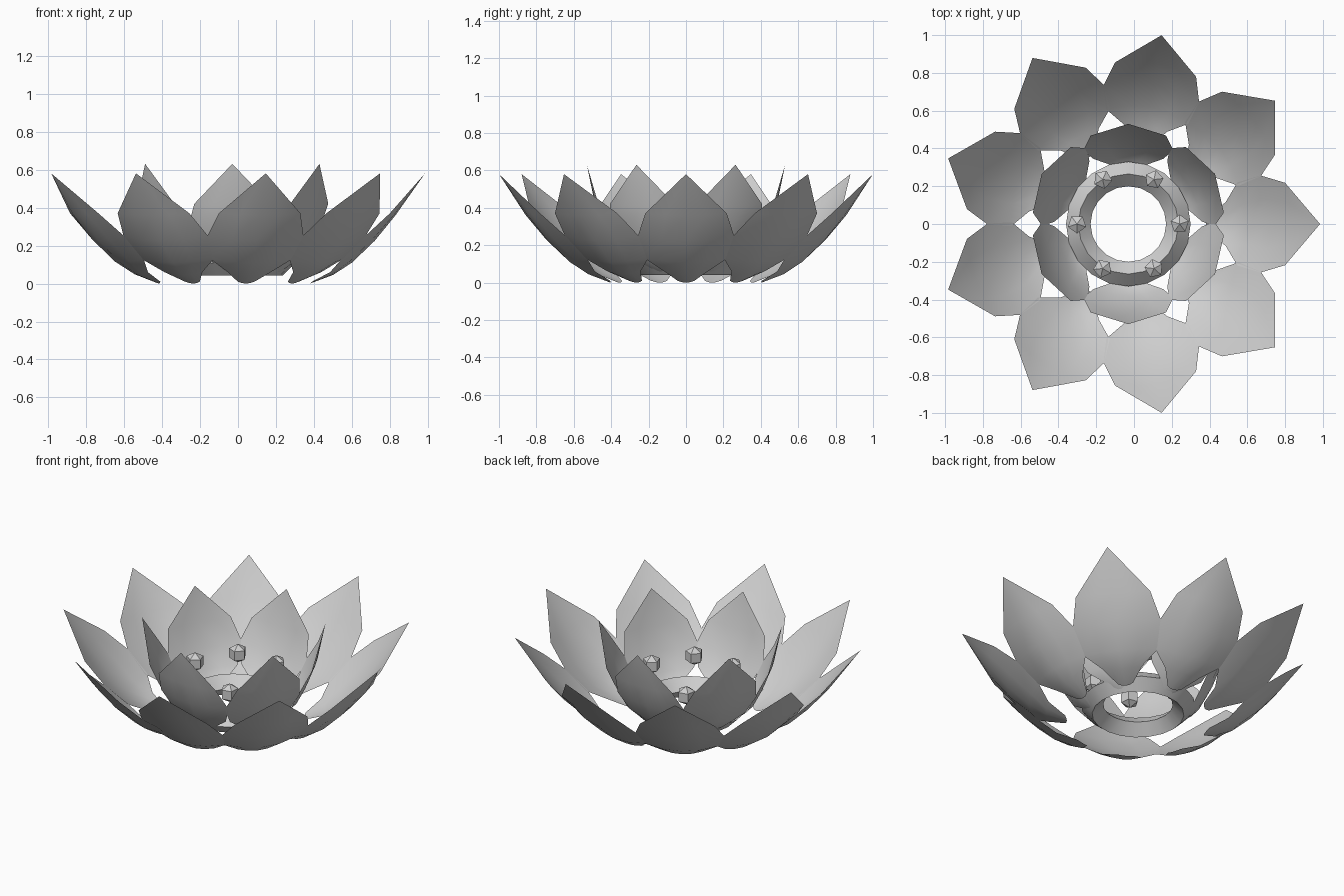
import bpy
from math import radians, cos, sin

cube = bpy.data.objects.get("Cube")
if cube:
    bpy.data.objects.remove(cube, do_unlink=True)

CENTRE_X = -0.03

grey = bpy.data.materials.new("soft_grey")
grey.use_nodes = True
COLOUR = (0.62, 0.62, 0.62, 1)
grey.diffuse_color = COLOUR
grey.node_tree.nodes["Principled BSDF"].inputs["Base Color"].default_value = COLOUR


def smooth(obj, angle=30):
    bpy.ops.object.select_all(action='DESELECT')
    obj.select_set(True)
    bpy.context.view_layer.objects.active = obj
    bpy.ops.object.shade_smooth_by_angle(angle=radians(angle))


def petal_mesh(name, rows, tip):
    """Cupped leaf; each row is (centre r, centre z, edge r, edge z, half width)."""
    steps = (-1, -0.5, 0, 0.5, 1)
    n = len(steps)
    verts, faces = [], []
    for cr, cz, er, ez, w in rows:
        for t in steps:
            verts.append((cr + (er - cr) * t * t, w * t, cz + (ez - cz) * t * t))
    for i in range(len(rows) - 1):
        for j in range(n - 1):
            a = i * n + j
            faces.append((a, a + n, a + n + 1, a + 1))
    # fan from the last row to the pointed tip
    verts.append((tip[0], 0, tip[1]))
    last = (len(rows) - 1) * n
    for j in range(n - 1):
        faces.append((last + j, len(verts) - 1, last + j + 1))
    mesh = bpy.data.meshes.new(name)
    mesh.from_pydata(verts, [], faces)
    mesh.materials.append(grey)
    return mesh


def petal_circle(name, mesh, count, start):
    for k in range(count):
        obj = bpy.data.objects.new(f"{name}_{k + 1}", mesh)
        bpy.context.collection.objects.link(obj)
        obj.location.x = CENTRE_X
        obj.rotation_euler.z = radians(start + 360 * k / count)
    smooth(obj)


# Wide outer petals
outer = petal_mesh("outer_petal", [
    (0.41, 0.00, 0.42, 0.01, 0.045),
    (0.53, 0.045, 0.515, 0.06, 0.115),
    (0.63, 0.11, 0.577, 0.13, 0.22),
    (0.75, 0.225, 0.70, 0.25, 0.257),
    (0.86, 0.36, 0.83, 0.37, 0.218),
], (1.015, 0.58))
petal_circle("outer_petal", outer, 9, 0)

# Steeper inner petals
inner = petal_mesh("inner_petal", [
    (0.28, 0.06, 0.28, 0.065, 0.04),
    (0.335, 0.10, 0.315, 0.11, 0.10),
    (0.38, 0.16, 0.345, 0.17, 0.185),
    (0.435, 0.27, 0.39, 0.28, 0.238),
    (0.485, 0.41, 0.468, 0.42, 0.20),
], (0.53, 0.63))
petal_circle("inner_petal", inner, 6, 30)

# Faceted centre ring
bpy.ops.mesh.primitive_torus_add(major_segments=20, minor_segments=4,
                                 major_radius=0.265, minor_radius=0.065,
                                 location=(CENTRE_X, 0, 0.107))
ring = bpy.context.object
ring.name = "centre_ring"
ring.data.materials.append(grey)
smooth(ring)

# Small faceted beads above the ring
for k in range(6):
    a = radians(60 * k)
    bpy.ops.mesh.primitive_uv_sphere_add(
        segments=5, ring_count=3, radius=0.058,
        location=(CENTRE_X + 0.272 * cos(a), 0.272 * sin(a), 0.30))
    bead = bpy.context.object
    bead.name = f"bead_{k + 1}"
    bead.rotation_euler.z = a
    bead.data.materials.append(grey)
